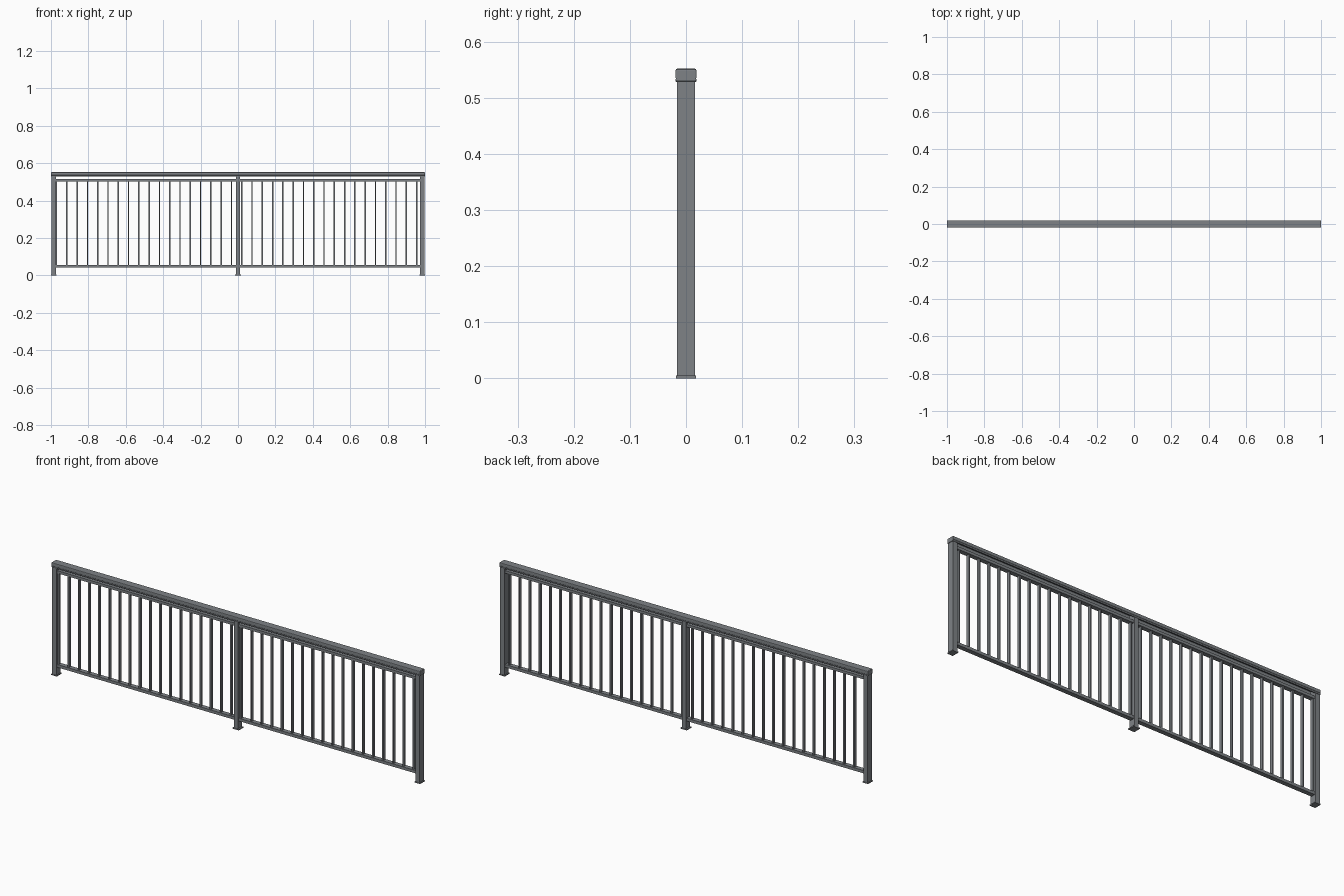
import bpy, bmesh

if "Cube" in bpy.data.objects:
    bpy.data.objects.remove(bpy.data.objects["Cube"])

# One flat grey for the whole railing
grey = bpy.data.materials.new("slate_grey")
grey.diffuse_color = (0.21, 0.225, 0.24, 1)
grey.use_nodes = True
grey.node_tree.nodes["Principled BSDF"].inputs["Base Color"].default_value = grey.diffuse_color


def finish(name, bm):
    bmesh.ops.recalc_face_normals(bm, faces=bm.faces)
    mesh = bpy.data.meshes.new(name)
    bm.to_mesh(mesh)
    bm.free()
    mesh.materials.append(grey)
    ob = bpy.data.objects.new(name, mesh)
    bpy.context.collection.objects.link(ob)
    return ob


def box(name, x0, x1, depth, z0, z1, bevel=0):
    bm = bmesh.new()
    bmesh.ops.create_cube(bm, size=1)
    for v in bm.verts:
        v.co = ((x0 + x1) / 2 + v.co.x * (x1 - x0), v.co.y * depth,
                (z0 + z1) / 2 + v.co.z * (z1 - z0))
    ob = finish(name, bm)
    if bevel:
        m = ob.modifiers.new("bevel", "BEVEL")
        m.width, m.segments = bevel, 2
    return ob


def extrude_x(name, half, x0, x1):
    """Extrude a profile, given as its +y half from top to bottom, along x."""
    pts = half + [(-y, z) for y, z in reversed(half)]
    bm = bmesh.new()
    face = bm.faces.new([bm.verts.new((x0, y, z)) for y, z in pts])
    new = bmesh.ops.extrude_face_region(bm, geom=[face])["geom"]
    bmesh.ops.translate(bm, vec=(x1 - x0, 0, 0),
                        verts=[g for g in new if isinstance(g, bmesh.types.BMVert)])
    return finish(name, bm)


# Handrail: rounded channel, open underneath, with a shallow side groove
handrail = [(0.0155, 0.552), (0.0178, 0.551), (0.0187, 0.5487), (0.0187, 0.536),
            (0.0178, 0.535), (0.0178, 0.534), (0.0187, 0.533), (0.0187, 0.530),
            (0.0178, 0.528), (0.0130, 0.528), (0.0130, 0.531), (0.0160, 0.531),
            (0.0160, 0.548)]
extrude_x("handrail", handrail, -0.997, 0.997)

# Caps closing the handrail ends
for side, x in (("left", -0.9975), ("right", 0.9975)):
    box("handrail_cap_" + side, x - 0.0025, x + 0.0025, 0.036, 0.529, 0.551, 0.002)

# Posts with base plates
for side, x, w in (("left", -0.985, 0.023), ("middle", 0, 0.02), ("right", 0.985, 0.023)):
    box("post_" + side, x - w / 2, x + w / 2, 0.032, 0, 0.545)
    p = 0.017 if x == 0 else 0.015
    box("base_plate_" + side, x - p, x + p, 0.036, 0, 0.005)

# Horizontal rails that hold the balusters
box("upper_rail", -0.975, 0.975, 0.022, 0.503, 0.516)
box("lower_rail", -0.975, 0.975, 0.022, 0.042, 0.056)

# Evenly spaced balusters
for i in range(36):
    x = -0.970 + 0.055 * i
    box(f"baluster_{i + 1}", x - 0.0035, x + 0.0035, 0.014, 0.05, 0.51)
